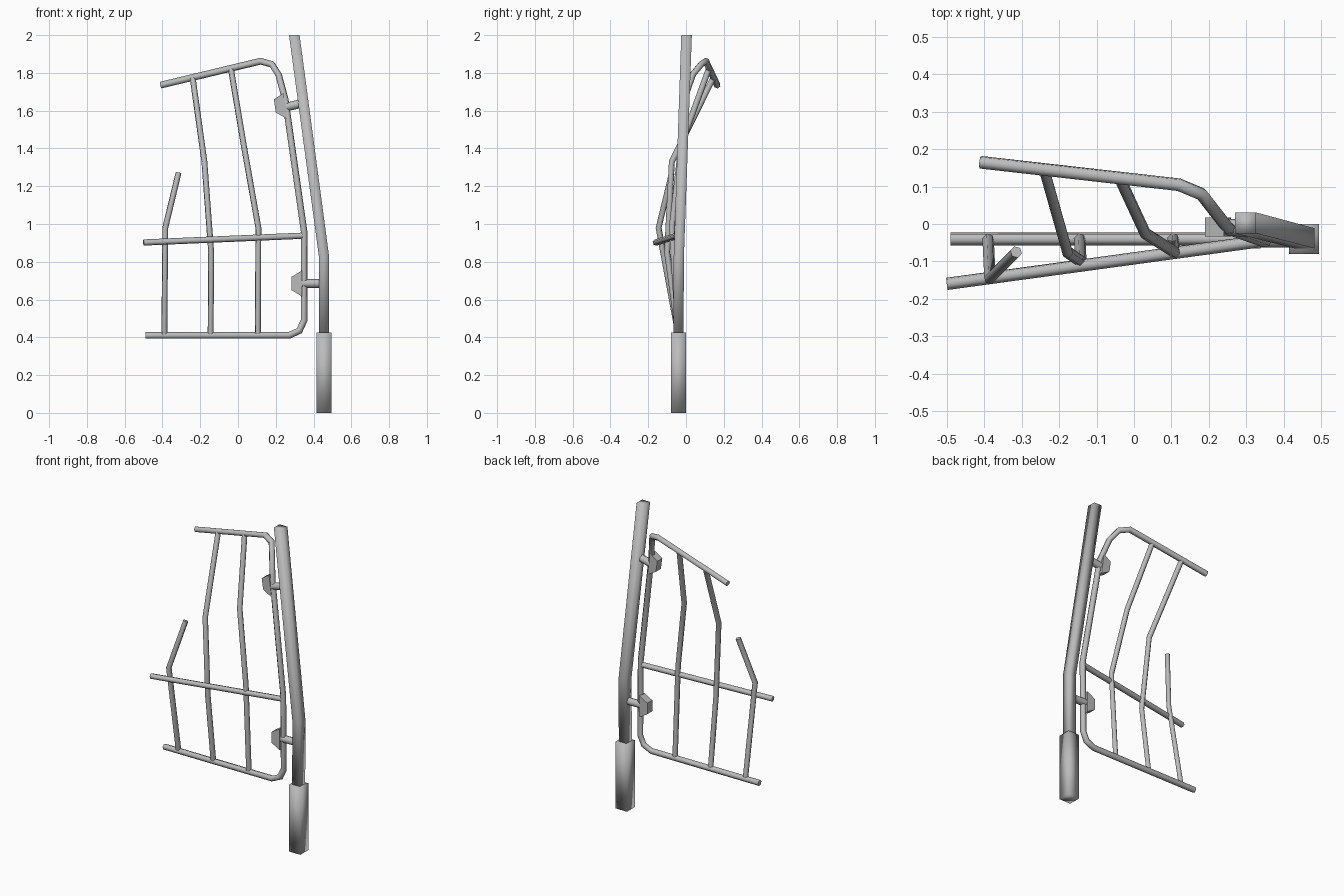
import bpy
import bmesh
import math
from mathutils import Vector

cube = bpy.data.objects.get("Cube")
if cube:
    bpy.data.objects.remove(cube, do_unlink=True)

steel = bpy.data.materials.new("grey steel")
steel.use_nodes = True
GREY = (0.5, 0.5, 0.5, 1)
steel.diffuse_color = GREY
steel.node_tree.nodes["Principled BSDF"].inputs["Base Color"].default_value = GREY


def finish(name, bm, angle):
    """Turn a bmesh into a shaded, coloured object."""
    bmesh.ops.recalc_face_normals(bm, faces=bm.faces)
    mesh = bpy.data.meshes.new(name)
    bm.to_mesh(mesh)
    bm.free()
    obj = bpy.data.objects.new(name, mesh)
    bpy.context.collection.objects.link(obj)
    mesh.materials.append(steel)
    bpy.ops.object.select_all(action='DESELECT')
    obj.select_set(True)
    bpy.context.view_layer.objects.active = obj
    bpy.ops.object.shade_smooth_by_angle(angle=math.radians(angle))
    return obj


def loft(name, rings, angle):
    """Skin a list of point rings and cap both ends."""
    bm = bmesh.new()
    loops = [[bm.verts.new(p) for p in ring] for ring in rings]
    n = len(loops[0])
    for a, b in zip(loops, loops[1:]):
        for i in range(n):
            j = (i + 1) % n
            bm.faces.new((a[i], a[j], b[j], b[i]))
    bm.faces.new(loops[0])
    bm.faces.new(loops[-1])
    return finish(name, bm, angle)


def tube(name, path, radius, sides=6):
    """Sweep a round section along a path with mitred bends."""
    pts = [Vector(p) for p in path]
    dirs = [(b - a).normalized() for a, b in zip(pts, pts[1:])]
    side = dirs[0].orthogonal().normalized()
    up = dirs[0].cross(side)
    ring = []
    for k in range(sides):
        t = math.tau * k / sides
        ring.append(pts[0] + radius * (math.cos(t) * side + math.sin(t) * up))
    rings = [ring]
    for i, d in enumerate(dirs):
        end = pts[i + 1]
        normal = (d + dirs[i + 1]).normalized() if i + 1 < len(dirs) else d
        ring = [p + d * ((end - p).dot(normal) / d.dot(normal)) for p in ring]
        rings.append(ring)
    return loft(name, rings, 65)


def square(x, y, z, half):
    return [(x + sx * half, y + sy * half, z)
            for sx, sy in ((-1, -1), (1, -1), (1, 1), (-1, 1))]


# Post: square ground sleeve and bent upper post
loft("post_sleeve", [square(0.455, -0.04, z, 0.04) for z in (0, 0.425)], 95)
loft("bent_post", [square(0.455, -0.04, 0.42, 0.027),
                   square(0.455, -0.038, 0.83, 0.027),
                   square(0.298, 0.003, 2.0, 0.028)], 95)

# Gate frame: bottom rail, hinge stile and bent top rail in one tube
tube("gate_frame", [(-0.49, -0.04, 0.41), (0.27, -0.04, 0.41),
                    (0.325, -0.04, 0.435), (0.35, -0.04, 0.49),
                    (0.35, -0.045, 0.96), (0.25, -0.01, 1.66),
                    (0.215, 0.035, 1.79), (0.18, 0.08, 1.845),
                    (0.12, 0.105, 1.862), (-0.41, 0.165, 1.735)], 0.018)
tube("middle_rail", [(-0.5, -0.16, 0.902), (0.345, -0.045, 0.938)], 0.017)

# Upright bars, the outer one snapped short
tube("outer_broken_bar", [(-0.39, -0.04, 0.41), (-0.385, -0.145, 0.98),
                          (-0.315, -0.075, 1.27)], 0.016)
tube("middle_bar", [(-0.145, -0.04, 0.41), (-0.142, -0.1, 0.85),
                    (-0.178, -0.075, 1.33), (-0.24, 0.145, 1.775)], 0.016)
tube("inner_bar", [(0.105, -0.04, 0.41), (0.108, -0.075, 0.98),
                   (0.03, -0.025, 1.42), (-0.038, 0.122, 1.825)], 0.016)


# Hinges: tapered clamp on the stile and a round pin to the post
def hinge(name, x, y, z, pin_end, lean):
    profile = [(-0.055, -0.035), (0, -0.068), (0, 0.068), (-0.055, 0.035)]
    rings = [[(x + px - lean * pz, y + dy, z + pz) for px, pz in profile]
             for dy in (-0.025, 0.025)]
    loft(name + "_clamp", rings, 30)
    tube(name + "_pin", [(x - 0.03, y, z - lean * 0.1), pin_end], 0.023, 8)


hinge("lower_hinge", 0.338, -0.04, 0.685, (0.45, -0.04, 0.685), 0.0)
hinge("upper_hinge", 0.25, -0.008, 1.625, (0.345, -0.012, 1.64), 0.14)
